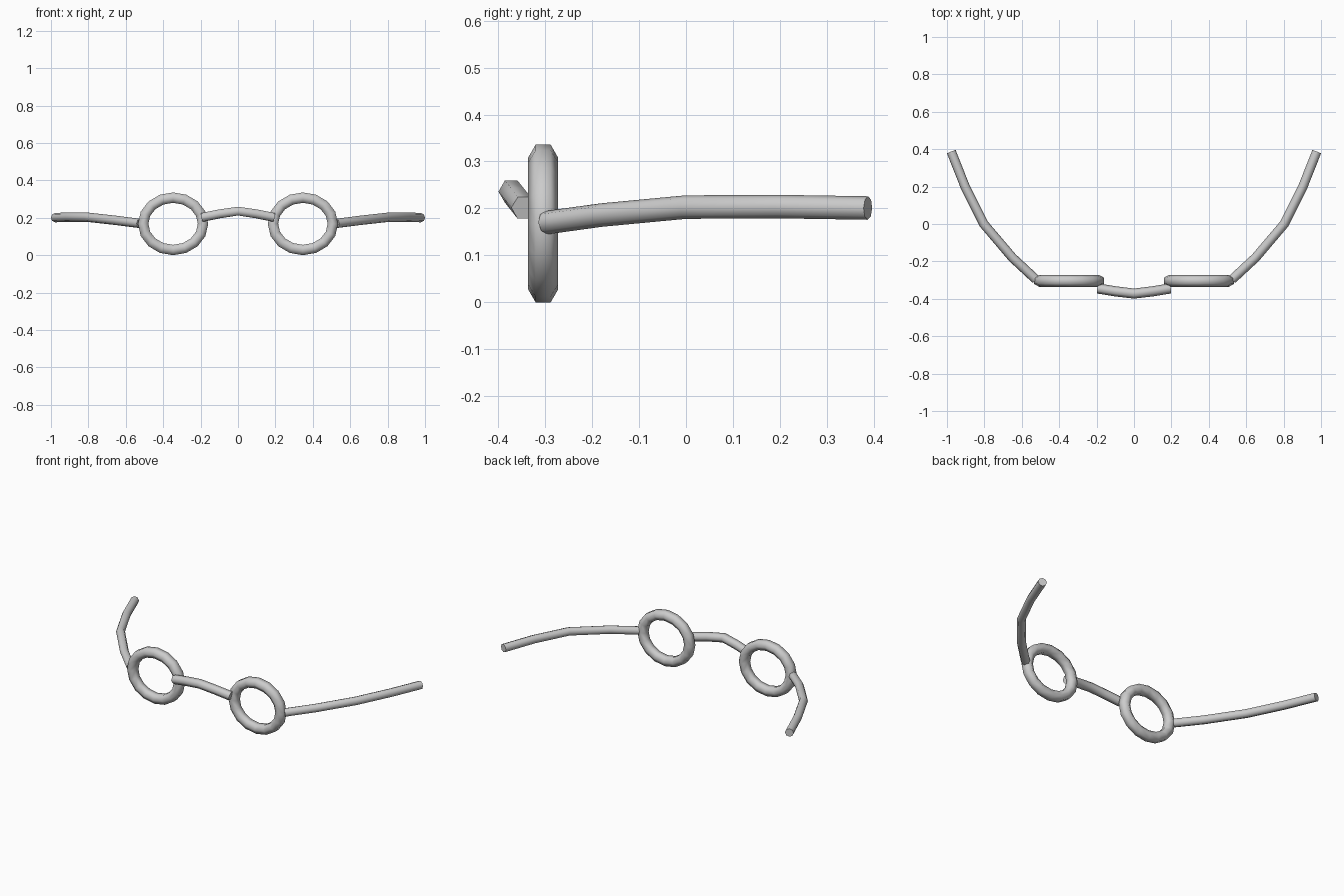
import bpy, bmesh, math
from mathutils import Vector

if "Cube" in bpy.data.objects:
    bpy.data.objects.remove(bpy.data.objects["Cube"])


def tube(name, points, radius, sides, up=(0, 0, 1), turn=0.0, cyclic=False, mirror=False):
    """Sweep a regular polygon along a path, optionally mirrored across x = 0."""
    pts = [Vector(p) for p in points]
    n = len(pts)
    bm = bmesh.new()
    rings = []
    for i, p in enumerate(pts):
        before = pts[i - 1] if cyclic or i > 0 else p
        after = pts[(i + 1) % n] if cyclic or i < n - 1 else p
        tangent = (after - before).normalized()
        side = tangent.cross(Vector(up)).normalized()
        rise = side.cross(tangent)
        angles = [turn + 2 * math.pi * k / sides for k in range(sides)]
        rings.append([bm.verts.new(p + radius * (math.cos(a) * side + math.sin(a) * rise))
                      for a in angles])
    for i in range(n if cyclic else n - 1):
        a, b = rings[i], rings[(i + 1) % n]
        for k in range(sides):
            j = (k + 1) % sides
            bm.faces.new((a[k], a[j], b[j], b[k]))
    if not cyclic:
        bm.faces.new(rings[0])
        bm.faces.new(rings[-1])
    bmesh.ops.recalc_face_normals(bm, faces=bm.faces)
    mesh = bpy.data.meshes.new(name)
    bm.to_mesh(mesh)
    bm.free()
    obj = bpy.data.objects.new(name, mesh)
    bpy.context.collection.objects.link(obj)
    bpy.ops.object.select_all(action='DESELECT')
    obj.select_set(True)
    bpy.context.view_layer.objects.active = obj
    bpy.ops.object.shade_smooth_by_angle(angle=math.radians(65))
    if mirror:
        obj.modifiers.new("mirror", 'MIRROR').use_mirror_merge = False
    return obj


# Oval lens rims: hexagonal wire with points facing front and back
oval = [(0.347 + 0.16 * math.cos(2 * math.pi * i / 16), -0.304,
         0.168 + 0.14 * math.sin(2 * math.pi * i / 16)) for i in range(16)]
tube("lens_rims", oval, 0.032, 6, up=(0, 1, 0), turn=math.pi / 2, cyclic=True, mirror=True)

# Arms sweeping outward and back
arm = [(0.525, -0.296, 0.17), (0.65, -0.18, 0.186), (0.803, 0.0, 0.203),
       (0.903, 0.2, 0.204), (0.977, 0.387, 0.201)]
tube("temple_arms", arm, 0.025, 8, mirror=True)

# Arched nose bridge in front of the rims
bridge = [(-0.192, -0.345, 0.202), (-0.1, -0.36, 0.221), (0, -0.372, 0.236),
          (0.1, -0.36, 0.221), (0.192, -0.345, 0.202)]
tube("nose_bridge", bridge, 0.027, 6)
